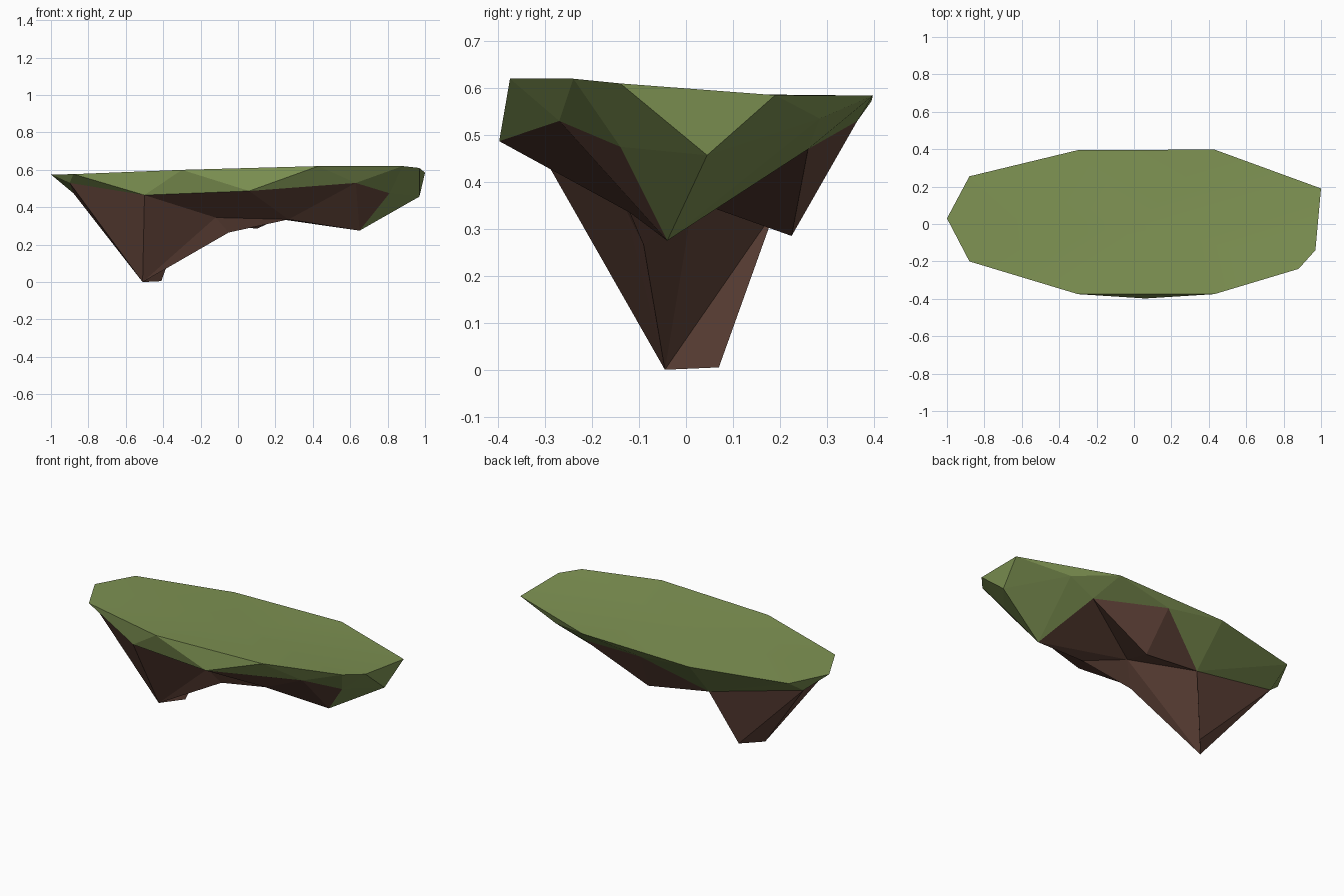
import bpy, bmesh
from mathutils import Vector
from mathutils.geometry import delaunay_2d_cdt

if "Cube" in bpy.data.objects:
    bpy.data.objects.remove(bpy.data.objects["Cube"])

def material(name, rgb):
    m = bpy.data.materials.new(name)
    m.diffuse_color = (*rgb, 1)
    m.use_nodes = True
    m.node_tree.nodes["Principled BSDF"].inputs["Base Color"].default_value = m.diffuse_color
    return m

# Rim of the flat grassy top
rim = [(-1, .03, .575), (-.88, -.2, .577), (-.3, -.375, .6), (.43, -.375, .62),
       (.88, -.24, .62), (.97, -.14, .61), (1, .19, .585), (.43, .398, .584),
       (-.3, .395, .572), (-.88, .255, .572)]
# Lower edge of the grass, where the soil starts
edge = {"F0": (.06, -.398, .487), "F1": (.63, -.27, .53), "F2": (.81, -.14, .475),
        "D": (.65, -.04, .275), "B1": (.51, .26, .47), "B2": (.06, .365, .53),
        "B3": (-.29, .19, .34), "L1": (-.88, .11, .475), "L2": (-.9, -.12, .53),
        "F5": (-.5, -.31, .465)}
# Corners inside the grass side and inside the soil
grass = {"G1": (.97, .045, .457), "G2": (.69, .285, .535)}
soil = {"M1": (.27, -.12, .335), "P": (-.12, -.13, .345), "M3": (-.05, -.09, .265),
        "A1": (-.51, -.045, 0), "A2": (-.41, .07, .005),
        "N": (.06, .015, .36), "C": (.1, .225, .285)}
# Ridges of the rock
ridges = ("D-G1 G1-G2 B1-G2 G2-R7 B3-R8 B3-A2 B3-A1 A1-A2 A1-M3 A1-N M3-N F5-A1 L1-A1 "
          "L1-A2 P-A1 P-F5 P-F0 P-M3 P-M1 M1-M3 F0-M1 F1-D F1-M1 D-M1 M1-N D-N N-B1 B3-N "
          "C-N C-B1 C-B2 C-B3").split()

pts = {f"R{i}": p for i, p in enumerate(rim)}
for group in (edge, grass, soil):
    pts.update(group)
names = list(pts)
idx = {n: i for i, n in enumerate(names)}

def loop(keys):
    return [(idx[a], idx[b]) for a, b in zip(keys, keys[1:] + keys[:1])]

rim_keys = names[:len(rim)]
lines = loop(rim_keys) + loop(list(edge))
lines += [tuple(idx[k] for k in r.split("-")) for r in ridges]

# Triangulate the underside in plan, with inner points pulled in a little
flat = [Vector((p[0], p[1] * (1 if n in rim_keys else .9))) for n, p in pts.items()]
out = delaunay_2d_cdt(flat, lines, [], 0, 1e-5)
origin = [o[0] if o else None for o in out[3]]

bm = bmesh.new()
verts = [bm.verts.new(p) for p in pts.values()]
soil_ids = {idx[n] for n in (*edge, *soil)}
for tri in out[2]:
    ids = [origin[i] for i in tri]
    if None in ids or len(set(ids)) < 3:
        continue
    f = bm.faces.new([verts[i] for i in ids])
    f.material_index = 1 if set(ids) <= soil_ids else 0

# Grassy top as a smooth fan with a sharp rim
centre = bm.verts.new((.02, .01, .588))
for a, b in loop(rim_keys):
    f = bm.faces.new((verts[a], verts[b], centre))
    f.smooth = True
    bm.edges.get((verts[a], verts[b])).smooth = False
bmesh.ops.recalc_face_normals(bm, faces=bm.faces)

mesh = bpy.data.meshes.new("floating_island")
bm.to_mesh(mesh)
bm.free()
mesh.materials.append(material("grass green", (.21, .29, .086)))
mesh.materials.append(material("soil brown", (.135, .064, .046)))
island = bpy.data.objects.new("floating_island", mesh)
bpy.context.collection.objects.link(island)
